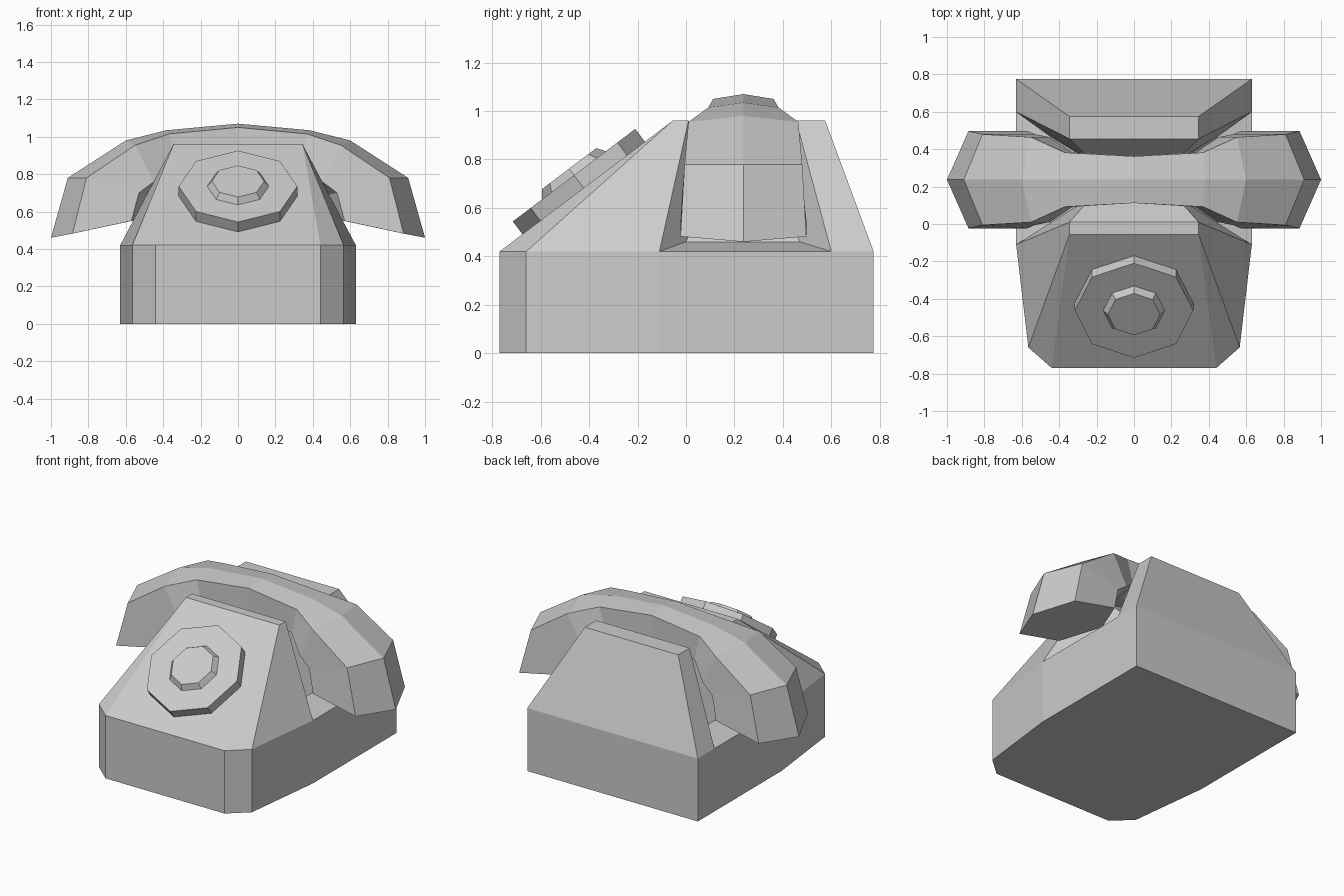
import bpy, bmesh, math
from mathutils import Matrix, Vector

cube = bpy.data.objects.get("Cube")
if cube:
    bpy.data.objects.remove(cube, do_unlink=True)

# Single plain colour
grey = bpy.data.materials.new("plain_grey")
grey.use_nodes = True
colour = (0.6, 0.6, 0.6, 1)
grey.diffuse_color = colour
grey.node_tree.nodes["Principled BSDF"].inputs["Base Color"].default_value = colour


def finish(bm, name):
    """Weld, orient and link a flat shaded mesh."""
    bmesh.ops.remove_doubles(bm, verts=bm.verts, dist=0.0005)
    bmesh.ops.recalc_face_normals(bm, faces=bm.faces)
    mesh = bpy.data.meshes.new(name)
    bm.to_mesh(mesh)
    bm.free()
    mesh.materials.append(grey)
    obj = bpy.data.objects.new(name, mesh)
    bpy.context.collection.objects.link(obj)
    return obj


def mirrored(name, faces):
    """Build faces given for the +x half on both sides."""
    bm = bmesh.new()
    for side in (1, -1):
        for face in faces:
            bm.faces.new([bm.verts.new((side * x, y, z)) for x, y, z in face])
    return finish(bm, name)


# Body: footprint of the lower box, then the two cradle wedges above it
RIM, TOP, LEDGE, FLOOR = 0.42, 0.96, 0.46, 0.8
footprint = [(0, -0.77), (0.44, -0.77), (0.565, -0.66), (0.63, -0.11),
             (0.63, 0.6), (0.63, 0.775), (0, 0.775)]
low = [(x, y, 0) for x, y in footprint]
rim = [(x, y, RIM) for x, y in footprint]
front_mid, front, corner, notch_front, notch_back, back, back_mid = rim


def row(x, y, z):
    """A centre point and a side point at the same depth and height."""
    return (0, y, z), (x, y, z)


crest_a0, crest_a = row(0.345, -0.055, TOP)
crest_b0, crest_b = row(0.345, 0.01, TOP)
floor_a0, floor_a = row(0.22, 0.15, FLOOR)
floor_b0, floor_b = row(0.22, 0.33, FLOOR)
crest_c0, crest_c = row(0.345, 0.455, TOP)
crest_d0, crest_d = row(0.345, 0.575, TOP)
ledge_a, ledge_b = (0.45, 0, LEDGE), (0.45, 0.47, LEDGE)

body = [low] + [[low[i], low[i + 1], rim[i + 1], rim[i]] for i in range(len(low) - 1)]
body += [
    # front wedge
    [front_mid, front, crest_a, crest_a0],
    [front, corner, crest_a],
    [corner, notch_front, crest_b, crest_a],
    [crest_a0, crest_a, crest_b, crest_b0],
    # cradle
    [crest_b0, crest_b, floor_a, floor_a0],
    [notch_front, ledge_a, floor_a, crest_b],
    [notch_front, notch_back, ledge_b, ledge_a],
    [ledge_a, ledge_b, floor_b, floor_a],
    [floor_a0, floor_a, floor_b, floor_b0],
    [notch_back, crest_c, floor_b, ledge_b],
    [floor_b0, floor_b, crest_c, crest_c0],
    # back wedge
    [crest_c0, crest_c, crest_d, crest_d0],
    [notch_back, back, crest_d, crest_c],
    [back, back_mid, crest_d0, crest_d],
]
mirrored("telephone_body", body)

# Handset: six sided sections from the middle out to the ear cap
MID = 0.237


def section(ridge, shoulder, under, keel, half):
    return [(ridge[0], MID, ridge[1]),
            (shoulder[0], MID - half, shoulder[1]),
            (under[0], MID - half, under[1]),
            (keel[0], MID, keel[1]),
            (under[0], MID + half, under[1]),
            (shoulder[0], MID + half, shoulder[1])]


sections = [
    section((0, 1.07), (0, 1.05), (0, 0.9), (0, 0.88), 0.125),
    section((0.38, 1.035), (0.37, 1.015), (0.33, 0.85), (0.32, 0.83), 0.145),
    section((0.6, 0.98), (0.55, 0.955), (0.45, 0.76), (0.39, 0.74), 0.227),
    section((0.91, 0.78), (0.81, 0.78), (0.53, 0.7), (0.43, 0.68), 0.243),
    section((1, 0.46), (0.885, 0.482), (0.57, 0.55), (0.45, 0.575), 0.26),
]
handset = [sections[-1]]
for a, b in zip(sections, sections[1:]):
    for i in range(len(a)):
        j = (i + 1) % len(a)
        handset.append([a[i], a[j], b[j], b[i]])
mirrored("handset", handset)

# Dial: octagonal disc and tapered hub on the sloping front
tilt = math.atan2(TOP - RIM, 0.715)
normal = Vector((0, -math.sin(tilt), math.cos(tilt)))
dial_top = Vector((0, -0.4625, 0.735))


def dial_part(name, r_low, r_high, start, depth):
    bm = bmesh.new()
    place = Matrix.Translation(dial_top + normal * (start + depth / 2))
    bmesh.ops.create_cone(bm, cap_ends=True, segments=8, radius1=r_low,
                          radius2=r_high, depth=depth,
                          matrix=place @ Matrix.Rotation(tilt, 4, "X"))
    return finish(bm, name)


dial_part("dial_disc", 0.317, 0.317, -0.07, 0.07)
dial_part("dial_hub", 0.165, 0.14, 0, 0.034)
